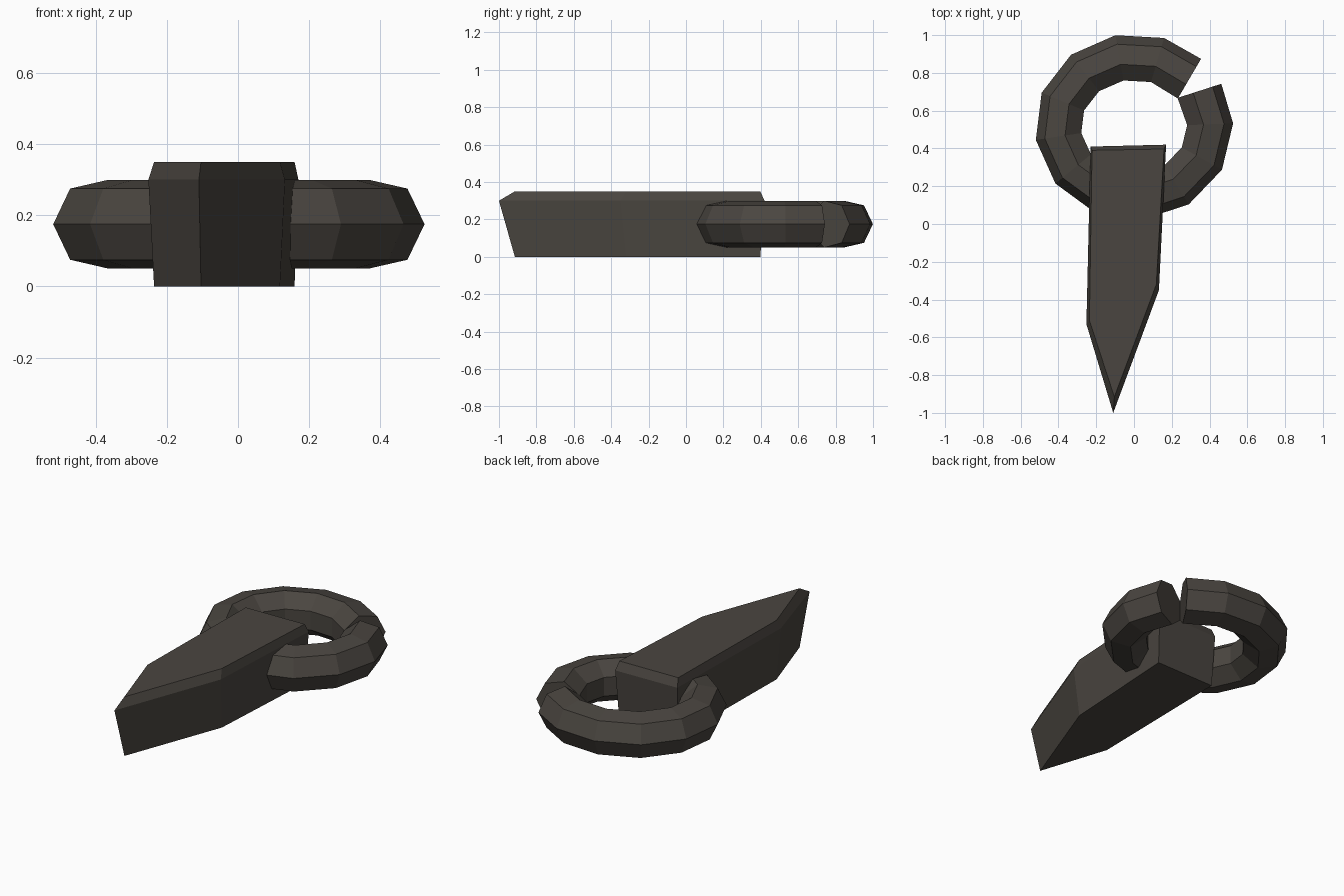
import bpy
import bmesh
import math
from mathutils import Vector

cube = bpy.data.objects.get("Cube")
if cube:
    bpy.data.objects.remove(cube, do_unlink=True)

# Single dark stone colour
COLOUR = (0.068, 0.06, 0.051, 1.0)
stone = bpy.data.materials.new("dark warm grey")
stone.use_nodes = True
stone.diffuse_color = COLOUR
stone.node_tree.nodes["Principled BSDF"].inputs["Base Color"].default_value = COLOUR


def loft(name, sections):
    """Skin equal-sized closed sections and cap both ends, flat shaded."""
    bm = bmesh.new()
    loops = [[bm.verts.new(p) for p in section] for section in sections]
    for a, b in zip(loops, loops[1:]):
        for i in range(len(a)):
            j = (i + 1) % len(a)
            bm.faces.new((a[i], a[j], b[j], b[i]))
    bm.faces.new(loops[0])
    bm.faces.new(loops[-1])
    bmesh.ops.recalc_face_normals(bm, faces=bm.faces[:])
    mesh = bpy.data.meshes.new(name)
    bm.to_mesh(mesh)
    bm.free()
    mesh.materials.append(stone)
    obj = bpy.data.objects.new(name, mesh)
    bpy.context.collection.objects.link(obj)
    return obj


# Pointed blade: narrow base, wide shoulder, narrow top
wide = [(-0.23, 0.41), (0.17, 0.42), (0.132, -0.35), (-0.11, -1.0), (-0.252, -0.53)]
narrow = [(-0.222, 0.39), (0.159, 0.397), (0.118, -0.32), (-0.104, -0.915), (-0.236, -0.51)]
loft("blade", [[(x, y, z) for x, y in outline]
               for outline, z in ((narrow, 0), (wide, 0.3), (narrow, 0.35))])

# Open ring: seven-sided tube swept round a slightly flattened circle
STEPS, SIDES, TUBE = 12, 7, 0.128
centre = Vector((0, 0.515, 0.175))
path = []
for i in range(STEPS + 1):
    a = math.radians(43 + 29 * i)
    path.append(centre + Vector((0.397 * math.cos(a), 0.365 * math.sin(a), 0)))

sections = []
for i, p in enumerate(path):
    tangent = (path[min(i + 1, STEPS)] - path[max(i - 1, 0)]).normalized()
    outward = Vector((tangent.y, -tangent.x, 0))
    section = []
    for k in range(SIDES):
        t = math.tau * k / SIDES
        section.append(p + TUBE * (outward * math.cos(t) + Vector((0, 0, math.sin(t)))))
    sections.append(section)
loft("open_ring", sections)
